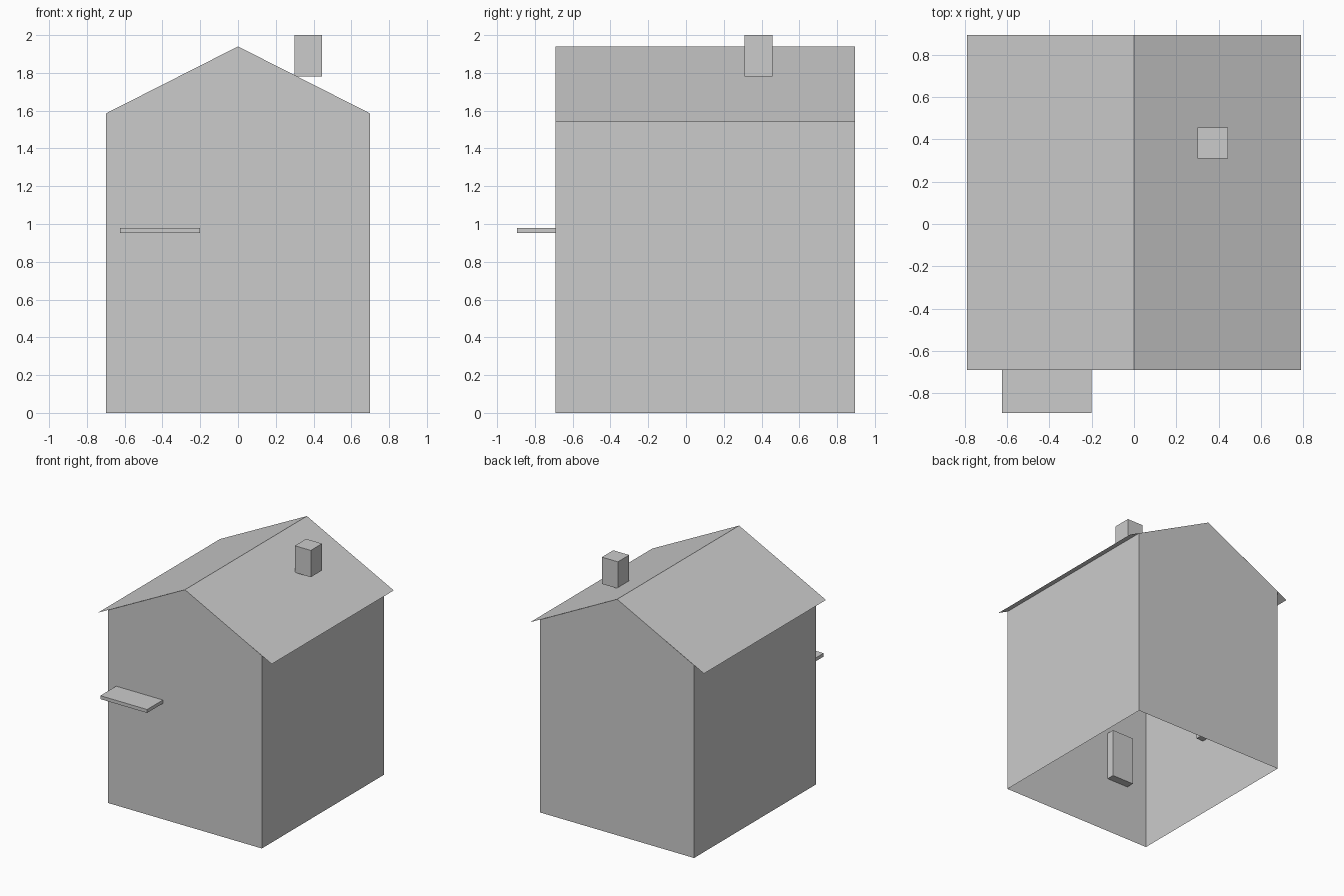
import bpy

if "Cube" in bpy.data.objects:
    bpy.data.objects.remove(bpy.data.objects["Cube"])

W, EAVE_X = 0.70, 0.79          # half widths of walls and roof
Y0, Y1 = -0.69, 0.895           # front and back of the house
WALL_Z, RIDGE_Z, EAVE_Z = 1.585, 1.94, 1.54


def mesh_object(name, verts, faces):
    mesh = bpy.data.meshes.new(name)
    mesh.from_pydata(verts, [], faces)
    mesh.update()
    obj = bpy.data.objects.new(name, mesh)
    bpy.context.collection.objects.link(obj)
    return obj


def box(name, xs, ys, zs):
    verts = [(x, y, z) for x in xs for y in ys for z in zs]
    faces = [(0, 1, 3, 2), (4, 6, 7, 5), (0, 4, 5, 1),
             (2, 3, 7, 6), (0, 2, 6, 4), (1, 5, 7, 3)]
    return mesh_object(name, verts, faces)


# Walls: gabled shell, open underneath
gable = [(-W, 0), (W, 0), (W, WALL_Z), (0, RIDGE_Z), (-W, WALL_Z)]
verts = [(x, y, z) for y in (Y0, Y1) for x, z in gable]
mesh_object("walls", verts, [(0, 1, 2, 3, 4), (9, 8, 7, 6, 5),
                             (1, 6, 7, 2), (0, 4, 9, 5)])

# Roof: thin folded sheet overhanging the side walls
slope = [(-EAVE_X, EAVE_Z), (0, RIDGE_Z), (EAVE_X, EAVE_Z)]
verts = [(x, y, z) for y in (Y0, Y1) for x, z in slope]
mesh_object("roof", verts, [(0, 1, 4, 3), (1, 2, 5, 4)])

# Chimney resting on the right slope
box("chimney", (0.30, 0.445), (0.31, 0.457), (1.78, 2.0))

# Flat canopy on the front wall
box("canopy", (-0.625, -0.20), (-0.895, Y0), (0.952, 0.98))

# Recessed window blocks on the inside of the walls
box("front_window", (-0.51, -0.31), (Y0 + 0.003, -0.622), (0.465, 0.87))
box("side_window", (-W + 0.003, -0.632), (0.0, 0.20), (0.64, 1.04))
